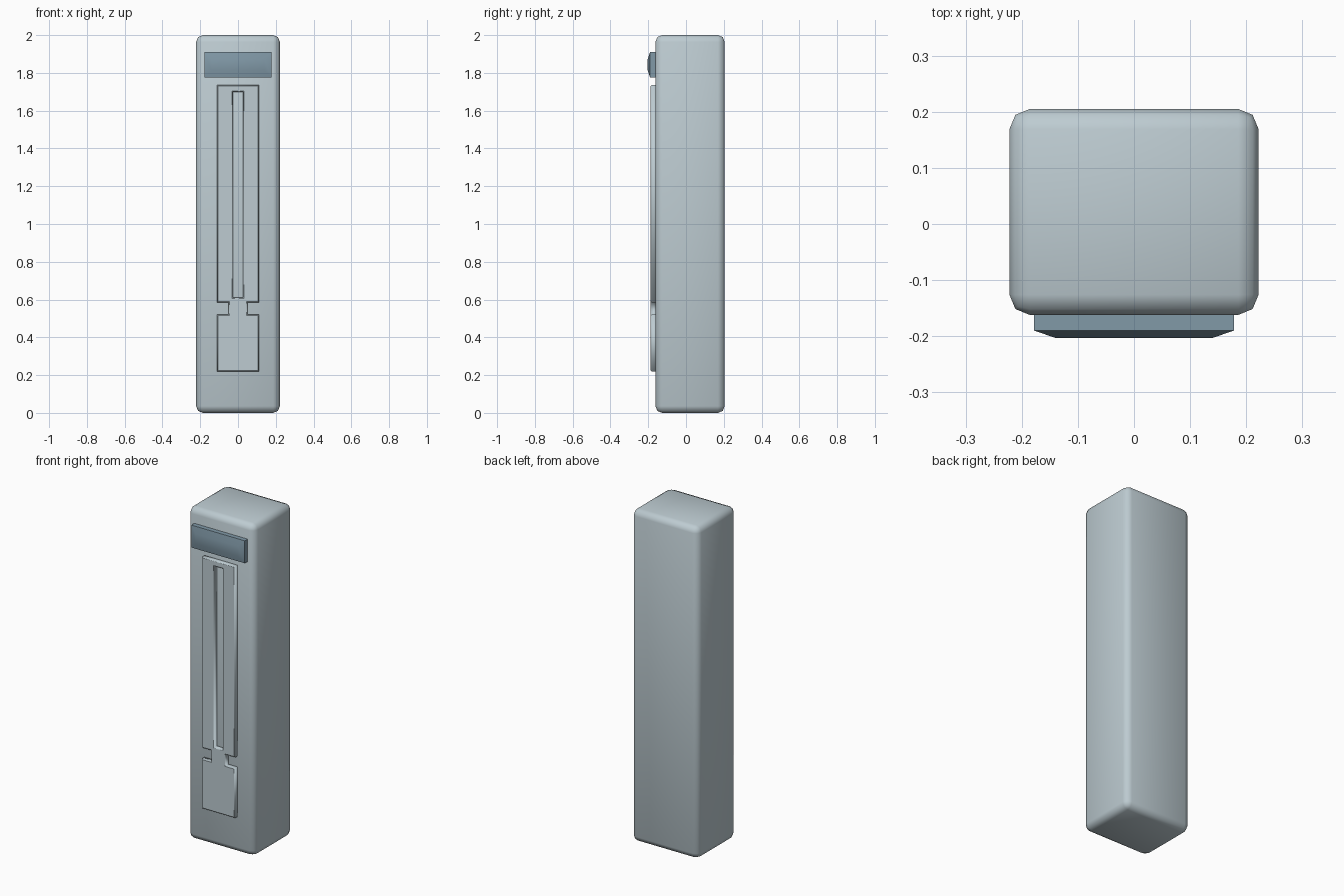
import bpy, bmesh, math

cube = bpy.data.objects.get("Cube")
if cube:
    bpy.data.objects.remove(cube, do_unlink=True)


def material(name, rgb):
    m = bpy.data.materials.new(name)
    m.use_nodes = True
    m.diffuse_color = (*rgb, 1)
    m.node_tree.nodes["Principled BSDF"].inputs["Base Color"].default_value = (*rgb, 1)
    return m


def activate(obj):
    bpy.ops.object.select_all(action='DESELECT')
    obj.select_set(True)
    bpy.context.view_layer.objects.active = obj


def box(name, lo, hi, mat):
    size = [b - a for a, b in zip(lo, hi)]
    mid = [(a + b) / 2 for a, b in zip(lo, hi)]
    bpy.ops.mesh.primitive_cube_add(size=1, location=mid)
    obj = bpy.context.object
    obj.name = name
    obj.scale = size
    bpy.ops.object.transform_apply(location=True, rotation=True, scale=True)
    obj.data.materials.append(mat)
    return obj


shell = material("pale blue grey", (0.51, 0.60, 0.64))
glass = material("slate blue", (0.22, 0.32, 0.39))

# Tall rounded cabinet
body = box("body", (-0.222, -0.162, 0), (0.222, 0.205, 2), shell)
bevel = body.modifiers.new("rounded edges", 'BEVEL')
bevel.width = 0.036
bevel.segments = 2
activate(body)
bpy.ops.object.modifier_apply(modifier=bevel.name)
bpy.ops.object.shade_smooth()

# Display with a bulging, chamfered front
display = box("display", (-0.178, -0.19, 1.775), (0.178, -0.15, 1.91), glass)
bm = bmesh.new()
bm.from_mesh(display.data)
front = [f for f in bm.faces if f.normal.y < -0.9]
bmesh.ops.inset_region(bm, faces=front, thickness=0.038, use_even_offset=True)
bmesh.ops.translate(bm, verts=front[0].verts, vec=(0, -0.013, 0))
bm.to_mesh(display.data)
bm.free()
activate(display)
bpy.ops.object.shade_smooth_by_angle(angle=math.radians(40))

# Raised front panel: notched outline with a slot cut through it
half = [(0.11, 0.22), (0.11, 0.52), (0.05, 0.52), (0.05, 0.585), (0.11, 0.585), (0.11, 1.735)]
outline = half + [(-x, z) for x, z in reversed(half)]
slot = [(-0.026, 0.61), (-0.026, 1.70), (0.026, 1.70), (0.026, 0.61)]
curve = bpy.data.curves.new("front_panel", 'CURVE')
curve.dimensions = '2D'
curve.fill_mode = 'BOTH'
for loop in (outline, slot):
    spline = curve.splines.new('POLY')
    spline.points.add(len(loop) - 1)
    for p, (x, z) in zip(spline.points, loop):
        p.co = (x, z, 0, 1)
    spline.use_cyclic_u = True
curve.extrude = 0.013
curve.bevel_depth = 0.005
curve.bevel_resolution = 0
curve.offset = -0.005
curve.materials.append(shell)
panel = bpy.data.objects.new("front_panel", curve)
bpy.context.collection.objects.link(panel)
panel.rotation_euler = (math.pi / 2, 0, 0)
panel.location.y = -0.169
activate(panel)
bpy.ops.object.convert(target='MESH')
